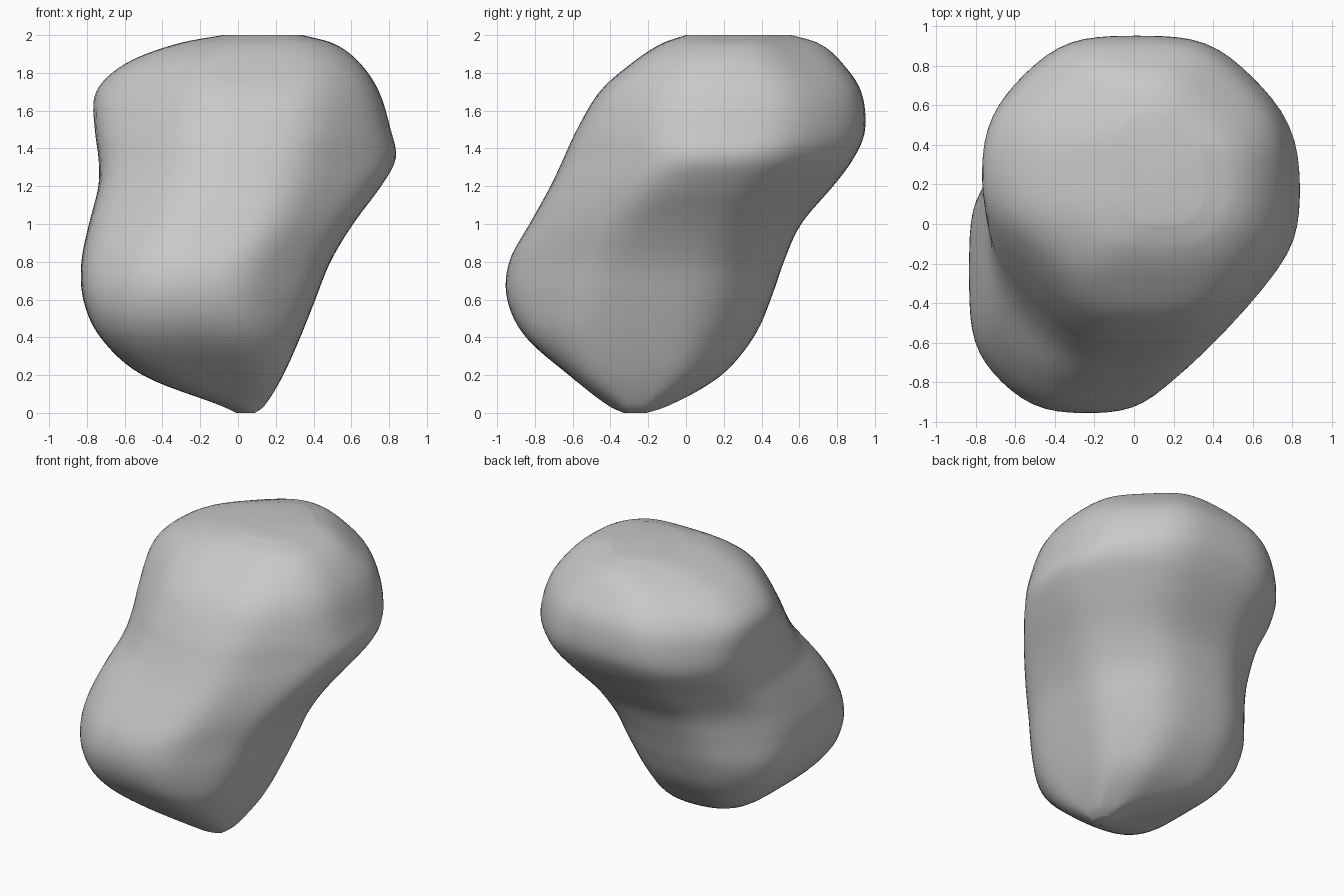
import bpy
import bmesh
import math
from mathutils import Vector

old_cube = bpy.data.objects.get("Cube")
if old_cube:
    bpy.data.objects.remove(old_cube)

# Level sections in hundredths: height, then the extents along
# x (low, high), y (low, high) and the two diagonals x+y and x-y (low, high)
SECTIONS = [
    (0, -1, 9, -33, -21, -22, -11, 15, 28),
    (5, -12, 15, -43, -6, -34, -2, 3, 35),
    (20, -51, 24, -62, 19, -72, 16, -42, 53),
    (40, -73, 33, -85, 36, -96, 29, -60, 65),
    (60, -82, 41, -95, 45, -104, 39, -68, 69),
    (80, -83, 49, -94, 52, -101, 48, -69, 70),
    (100, -79, 61, -83, 61, -90, 62, -71, 71),
    (120, -74, 76, -72, 78, -74, 80, -79, 70),
    (135, -74, 84, -65, 89, -66, 92, -90, 68),
    (150, -76, 81, -58, 95, -60, 95, -93, 66),
    (170, -76, 75, -46, 93, -50, 90, -89, 60),
    (185, -60, 65, -29, 83, -38, 77, -75, 49),
    (195, -34, 52, -14, 72, -20, 64, -54, 35),
    (200, -8, 34, 0, 56, 2, 51, -38, 19),
]
SIDES = 72
STEPS = 6
ROUNDNESS = 13
AXES = [Vector((1, 0)), Vector((0, 1)),
        Vector((1, 1)).normalized(), Vector((1, -1)).normalized()]


def blend(before, start, end, after, t):
    """Smooth curve from start to end, passing through its neighbours."""
    return 0.5 * (2 * start + (end - before) * t
                  + (2 * before - 5 * start + 4 * end - after) * t ** 2
                  + (3 * start - before - 3 * end + after) * t ** 3)


def section_at(position):
    last = len(SECTIONS) - 1
    index = min(int(position), last - 1)
    picks = [SECTIONS[max(0, min(last, index + k))] for k in (-1, 0, 1, 2)]
    return [blend(*values, position - index) / 100 for values in zip(*picks)]


def section_ring(bm, section):
    """Rounded outline that touches the eight sides given by the extents."""
    height, *extents = section
    centre = Vector((sum(extents[0:2]) / 2, sum(extents[2:4]) / 2))
    walls = []
    for axis, low, high in zip(AXES, extents[::2], extents[1::2]):
        middle = axis.dot(centre)
        walls.append((axis, max(high - middle, 0.01)))
        walls.append((-axis, max(middle - low, 0.01)))
    ring = []
    for side in range(SIDES):
        angle = math.tau * side / SIDES
        ray = Vector((math.cos(angle), math.sin(angle)))
        total = sum((max(0, ray.dot(axis)) / reach) ** ROUNDNESS
                    for axis, reach in walls)
        point = centre + ray * total ** (-1 / ROUNDNESS)
        ring.append(bm.verts.new((point.x, point.y, height)))
    return ring


# Two-lobed boulder, lofted from bottom to top
bm = bmesh.new()
count = (len(SECTIONS) - 1) * STEPS
rings = [section_ring(bm, section_at(i / STEPS)) for i in range(count + 1)]
for lower, upper in zip(rings, rings[1:]):
    for i in range(SIDES):
        j = (i + 1) % SIDES
        bm.faces.new((lower[i], lower[j], upper[j], upper[i]))
bm.faces.new(reversed(rings[0]))
bm.faces.new(rings[-1])

# Even out the seams between sections
for _ in range(STEPS // 2):
    body = [v for ring in rings[STEPS:-STEPS] for v in ring]
    bmesh.ops.smooth_vert(bm, verts=body, factor=0.5,
                          use_axis_x=True, use_axis_y=True, use_axis_z=True)
bmesh.ops.recalc_face_normals(bm, faces=bm.faces)
for face in bm.faces:
    face.smooth = True

mesh = bpy.data.meshes.new("boulder")
bm.to_mesh(mesh)
bm.free()
boulder = bpy.data.objects.new("boulder", mesh)
bpy.context.collection.objects.link(boulder)

# Plain stone colour
stone = bpy.data.materials.new("stone_grey")
stone.use_nodes = True
colour = (0.58, 0.58, 0.58, 1)
stone.diffuse_color = colour
stone.node_tree.nodes["Principled BSDF"].inputs["Base Color"].default_value = colour
mesh.materials.append(stone)
